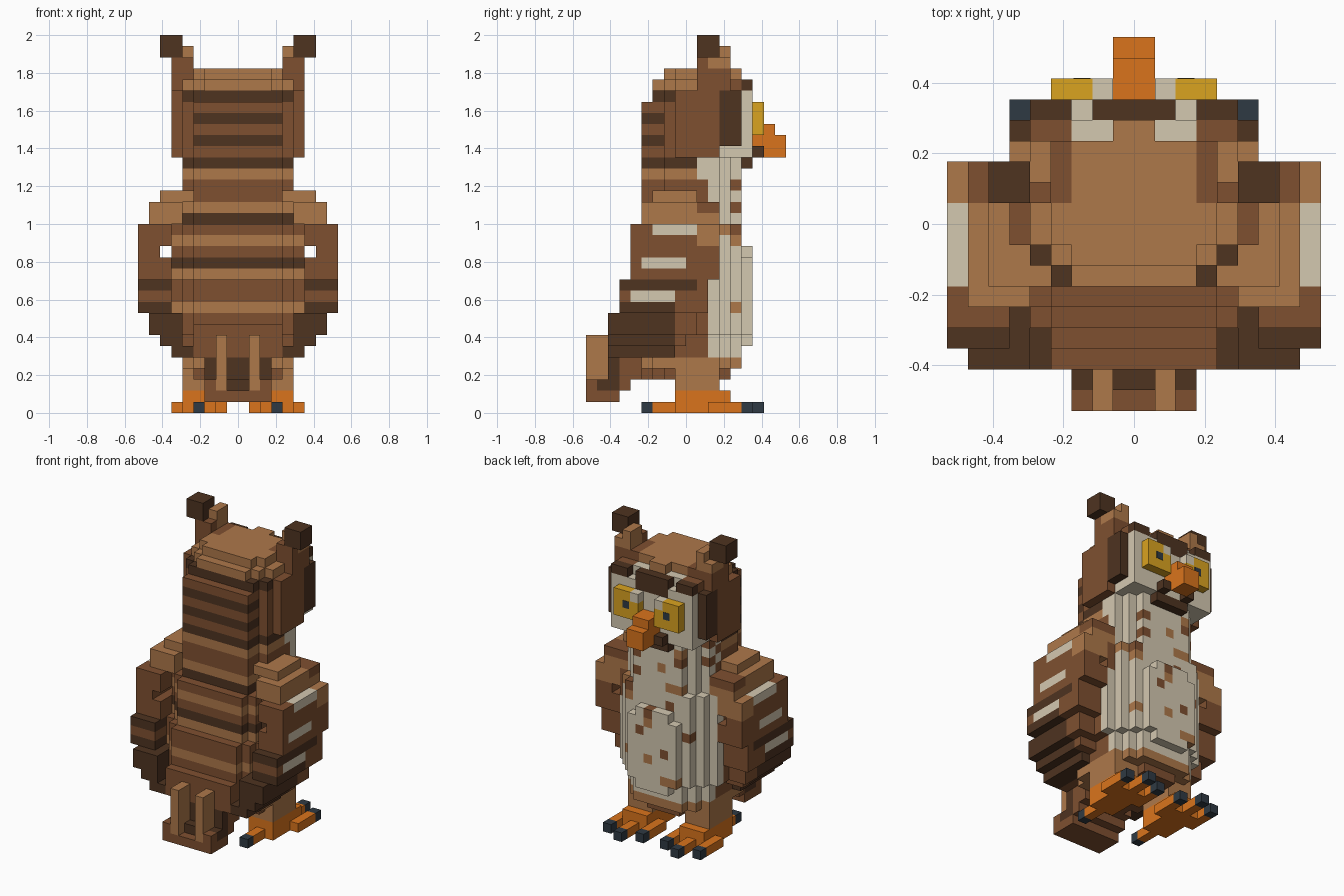
import bpy
import bmesh
import random
from mathutils import Vector

random.seed(4)
default = bpy.data.objects.get("Cube")
if default:
    bpy.data.objects.remove(default)

UNIT = 2 / 34  # edge of one block

# Flat colours, given as sRGB hex and converted to linear
PALETTE = {
    "light_brown": "AE784A", "brown": "7F5030", "dark_brown": "4E3320", "cream": "D4C8B0",
    "orange": "DA741C", "yellow": "DAA320", "claw_grey": "2F3A43",
}
LIGHT, BROWN, DARK, CREAM, ORANGE, YELLOW, GREY = range(len(PALETTE))
BAND = {"L": LIGHT, "B": BROWN, "D": DARK}


def linear(h):
    values = [int(h[i:i + 2], 16) / 255 for i in (0, 2, 4)]
    return [((v + 0.055) / 1.055) ** 2.4 for v in values] + [1]


materials = []
for name, code in PALETTE.items():
    mat = bpy.data.materials.new(name)
    mat.use_nodes = True
    mat.diffuse_color = linear(code)
    bsdf = next(n for n in mat.node_tree.nodes if n.type == "BSDF_PRINCIPLED")
    bsdf.inputs["Base Color"].default_value = linear(code)
    bsdf.inputs["Roughness"].default_value = 1
    materials.append(mat)

# Shared block grid: cell -> (part name, colour); later boxes replace earlier ones
grid = {}


def box(part, colour, xs, ys, zs):
    for x in range(*xs):
        for y in range(*ys):
            for z in range(*zs):
                c = colour(x, y, z) if callable(colour) else colour
                grid[x, y, z] = (part, c)


def centred(part, colour, half, ys, zs):
    box(part, colour, (-half, half), ys, zs)


def pair(part, colour, xs, ys, zs):
    """Box on both sides of the middle plane."""
    box("left_" + part, colour, xs, ys, zs)
    box("right_" + part, colour, (-xs[1], -xs[0]), ys, zs)


# Torso: banded back, speckled cream breast
BACK_BANDS = "BLBBBBLBBLDBLBDLBBLD"


def plumage(x, y, z):
    if y >= (1 if z > 19 else 2) and z > 4:
        return random.choices((CREAM, BROWN, LIGHT), (88, 7, 5))[0]
    return BAND[BACK_BANDS[z - 3]]


TORSO = [  # bottom, top, half width, back, front
    (3, 4, 4, -3, 4), (4, 5, 5, -4, 5), (5, 7, 5, -5, 5), (7, 12, 6, -5, 5),
    (12, 17, 6, -4, 5), (17, 20, 5, -3, 5), (20, 23, 5, -3, 5),
]
for z0, z1, half, back, front in TORSO:
    centred("torso", plumage, half, (back + 1, front - 2), (z0, z1))
    centred("torso", plumage, half - 1, (back, front - 1), (z0, z1))
    centred("torso", plumage, half - 2, (back - 1, front), (z0, z1))
centred("torso", plumage, 3, (5, 6), (7, 14))
centred("torso", plumage, 2, (5, 6), (6, 15))
centred("torso", plumage, 4, (-4, -3), (17, 23))
centred("torso", BROWN, 4, (-7, -4), (5, 8))
centred("chin", DARK, 2, (4, 6), (22, 23))


# Head: banded back, plain sides, pale crown
def head_colour(x, y, z):
    if z > 28:
        return BROWN if y > 0 and not -4 < x < 3 else LIGHT
    if y >= 0 or (z < 28 and not -5 < x < 4):
        return BROWN
    return BROWN if z % 2 else DARK


centred("head", head_colour, 5, (-2, 5), (23, 29))
centred("head", head_colour, 4, (-3, -2), (23, 29))
centred("head", head_colour, 4, (-4, -3), (23, 28))
centred("head", LIGHT, 3, (-3, -2), (29, 30))
centred("head", LIGHT, 4, (-2, -1), (29, 30))
centred("head", head_colour, 5, (-1, 5), (29, 30))
centred("head", head_colour, 4, (-1, 4), (30, 31))
centred("head", LIGHT, 3, (-2, 4), (30, 31))
centred("head", LIGHT, 1, (4, 5), (30, 31))
pair("cheek", BROWN, (5, 6), (-1, 3), (23, 29))
pair("cheek", DARK, (5, 6), (3, 5), (24, 29))
pair("forehead_patch", CREAM, (1, 3), (4, 5), (29, 30))

# Face disc with dark brows
centred("face", CREAM, 5, (5, 6), (24, 29))
centred("face", CREAM, 5, (3, 6), (23, 24))
centred("brow", DARK, 2, (5, 6), (28, 30))
pair("brow_tip", DARK, (3, 5), (5, 6), (29, 30))
pair("beak_corner", DARK, (1, 2), (6, 7), (23, 24))

# Eyes and beak
pair("eye", YELLOW, (1, 4), (6, 7), (25, 28))
pair("eye", CREAM, (1, 2), (6, 7), (27, 28))
centred("beak", ORANGE, 1, (6, 8), (24, 26))
centred("beak", ORANGE, 1, (7, 9), (23, 25))

# Ear tufts
pair("ear_tuft", BROWN, (4, 6), (1, 4), (29, 32))
pair("ear_tuft", LIGHT, (4, 6), (2, 4), (31, 32))
pair("ear_tuft", LIGHT, (4, 5), (2, 4), (31, 33))
pair("ear_tuft", DARK, (5, 7), (1, 3), (32, 34))


# Wings: darker towards the tip, with three pale bars on the outside
def wing_colour(x, y, z):
    outer = x in (8, -9)
    bar = {16: -3, 13: -4, 10: -5}.get(z)
    if outer and bar is not None and bar <= y < bar + 4:
        return CREAM
    if z > 16:
        return BROWN if z == 18 and y > 0 else LIGHT
    if z > 13 and y > 0:
        return LIGHT if z > 14 else BROWN
    if z > 11 or z == 10:
        return BROWN
    return DARK if y < (1 if z == 11 else -1) else BROWN


WING = [  # bottom, top, inner, outer, back, front
    (19, 20, 4, 7, -3, 1), (17, 19, 5, 8, -4, 3), (15, 17, 6, 9, -5, 3),
    (14, 15, 7, 9, -5, 3), (12, 14, 6, 9, -5, 3), (9, 12, 6, 9, -6, 2),
    (7, 9, 5, 8, -7, 1), (6, 7, 5, 7, -7, 0), (5, 6, 4, 6, -7, -1),
]
for z0, z1, x0, x1, y0, y1 in WING:
    pair("wing", wing_colour, (x0, x1), (y0, y1), (z0, z1))

# Tail with a dark recess behind two raised pale feathers
centred("tail", BROWN, 3, (-7, -4), (3, 7))
centred("tail", BROWN, 3, (-6, -5), (2, 3))
centred("tail", DARK, 3, (-7, -6), (2, 5))
centred("tail", DARK, 3, (-8, -7), (2, 3))
centred("tail", BROWN, 3, (-9, -6), (1, 2))
pair("tail_edge", BROWN, (2, 3), (-9, -8), (2, 3))
pair("tail_feather", LIGHT, (1, 2), (-9, -7), (2, 7))

# Legs, feet and claws
pair("leg", LIGHT, (2, 5), (-1, 3), (2, 5))
pair("foot", ORANGE, (2, 5), (-1, 4), (0, 2))
for x, back, front in ((1, 2, 5), (3, -3, 6), (5, 2, 5)):
    pair("foot", ORANGE, (x, x + 1), (back, front), (0, 1))
    pair("claws", GREY, (x, x + 1), (front, front + 1), (0, 1))
pair("claws", GREY, (3, 4), (-4, -3), (0, 1))

# Turn each part into a mesh made only of its exposed block sides
parts = {}
for cell, (part, colour) in grid.items():
    parts.setdefault(part, []).append((Vector(cell), colour))

for part, cells in parts.items():
    bm = bmesh.new()
    for cell, colour in cells:
        centre = cell + Vector((0.5, 0.5, 0.5))
        for axis in range(3):
            for sign in (-1, 1):
                n = Vector((0, 0, 0))
                n[axis] = sign
                if tuple(int(v) for v in cell + n) in grid:
                    continue
                u = Vector((n.y, n.z, n.x)) / 2
                v = n.cross(u)
                mid = centre + n / 2
                ring = (mid + u + v, mid - u + v, mid - u - v, mid + u - v)
                face = bm.faces.new([bm.verts.new(p * UNIT) for p in ring])
                face.material_index = colour
    bmesh.ops.remove_doubles(bm, verts=bm.verts, dist=UNIT / 100)
    mesh = bpy.data.meshes.new(part)
    bm.to_mesh(mesh)
    bm.free()
    for mat in materials:
        mesh.materials.append(mat)
    bpy.context.scene.collection.objects.link(bpy.data.objects.new(part, mesh))

# Pupils: thin plates set on the eyes
for side, sx in (("left", 1), ("right", -1)):
    bpy.ops.mesh.primitive_cube_add(size=1, location=(sx * 2.5 * UNIT, 7 * UNIT, 26.5 * UNIT))
    pupil = bpy.context.object
    pupil.name = side + "_pupil"
    pupil.scale = (UNIT * 0.8, 0.004, UNIT * 0.8)
    pupil.data.materials.append(materials[GREY])
